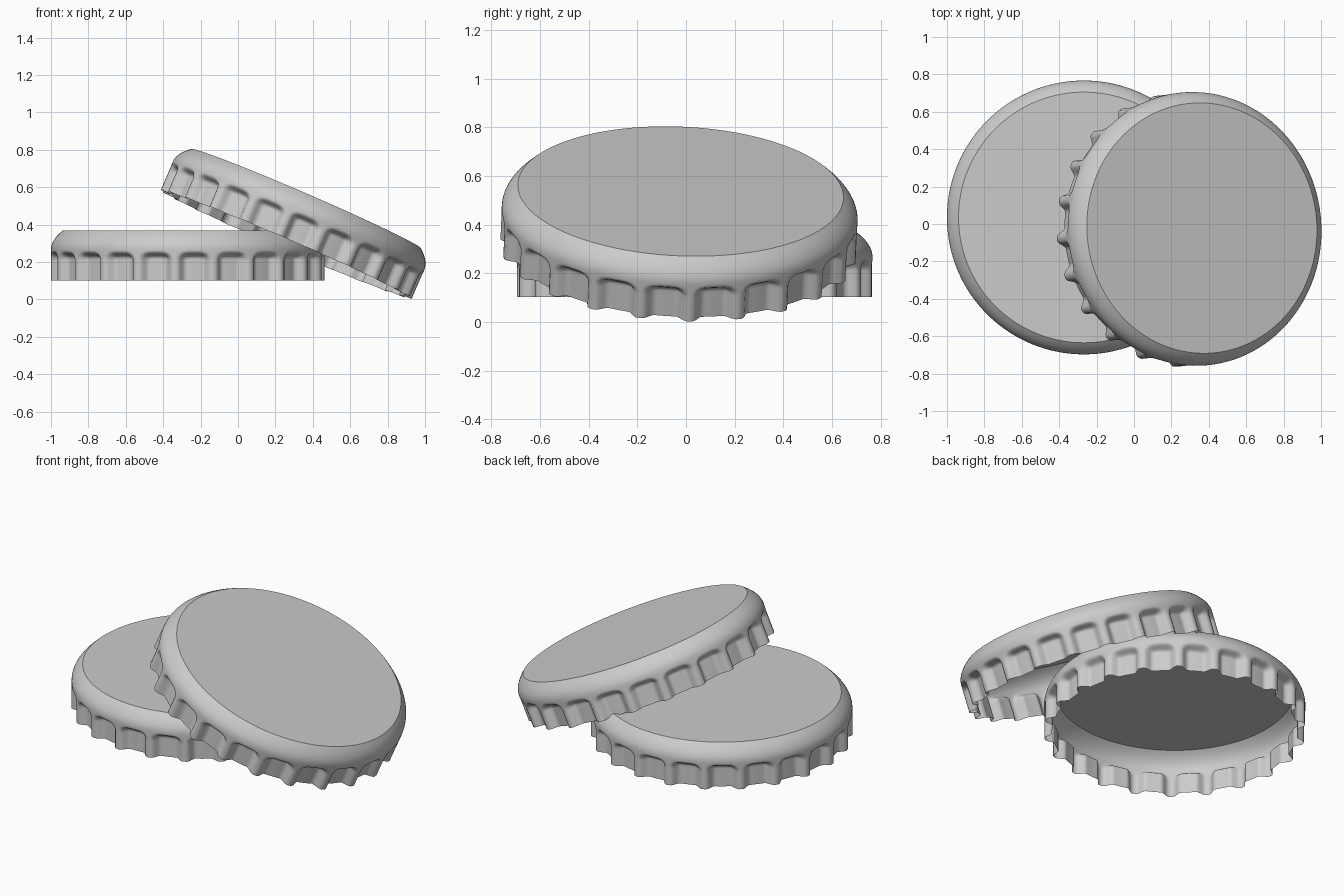
import bpy, bmesh, math
from mathutils import Vector, Matrix

if "Cube" in bpy.data.objects:
    bpy.data.objects.remove(bpy.data.objects["Cube"])

FLUTES = 22          # pressed flutes round the skirt
STEPS = 16           # segments per flute
R_DISC, R_RIM, HEIGHT = 0.67, 0.732, 0.265
DEPTH = 0.046


def smooth(a, b, v):
    t = max(0.0, min(1.0, (v - a) / (b - a)))
    return t * t * (3 - 2 * t)


# profile: rounded shoulder (curve) then straight skirt, as (radius, z)
profile = []
for i in range(11):
    t = i / 10
    r = (1 - t) ** 2 * R_DISC + (1 - (1 - t) ** 2) * R_RIM
    z = (1 - t) ** 2 * HEIGHT + 2 * t * (1 - t) * 0.215 + t * t * 0.165
    profile.append((r, z))
profile += [(R_RIM, 0.165 - 0.008 * i) for i in range(1, 11)]
profile += [(R_RIM, z) for z in (0.06, 0.03, 0.0)]


def flute(t, z):
    """Inward press: a flat recess with rounded upper corners, t in 0..1 between ridges."""
    across = smooth(0.06, 0.27, min(t, 1 - t))
    # arched top of the recess
    top = 0.155 - 0.05 * abs(2 * t - 1) ** 4
    return DEPTH * across * smooth(0.0, 0.035, top - z)


def bottle_cap(name, phase, matrix):
    bm = bmesh.new()
    n = FLUTES * STEPS
    rings = []
    for r, z in profile:
        ring = []
        for k in range(n):
            a = phase + 2 * math.pi * k / n
            rr = r - flute((k % STEPS) / STEPS, z)
            ring.append(bm.verts.new((rr * math.cos(a), rr * math.sin(a), z)))
        rings.append(ring)
    # shoulder and skirt
    for up, low in zip(rings, rings[1:]):
        for k in range(n):
            j = (k + 1) % n
            bm.faces.new((up[k], low[k], low[j], up[j])).smooth = True
    # flat top disc with a crisp border
    disc = bm.faces.new(rings[0])
    for e in disc.edges:
        e.smooth = False
    bm.normal_update()
    mesh = bpy.data.meshes.new(name)
    bm.to_mesh(mesh)
    bm.free()
    ob = bpy.data.objects.new(name, mesh)
    bpy.context.collection.objects.link(ob)
    ob.matrix_world = matrix
    return ob


# lower cap lying flat
bottle_cap("flat_cap", math.radians(-95.5), Matrix.Translation((-0.268, 0.035, 0.102)))

# upper cap leaning on it
normal = Vector((0.432, 0.045, 1)).normalized()
tilt = Vector((0, 0, 1)).rotation_difference(normal).to_matrix().to_4x4()
base = Vector((0.363, -0.022, 0.5375)) - normal * HEIGHT
bottle_cap("leaning_cap", math.radians(4.2), Matrix.Translation(base) @ tilt)
